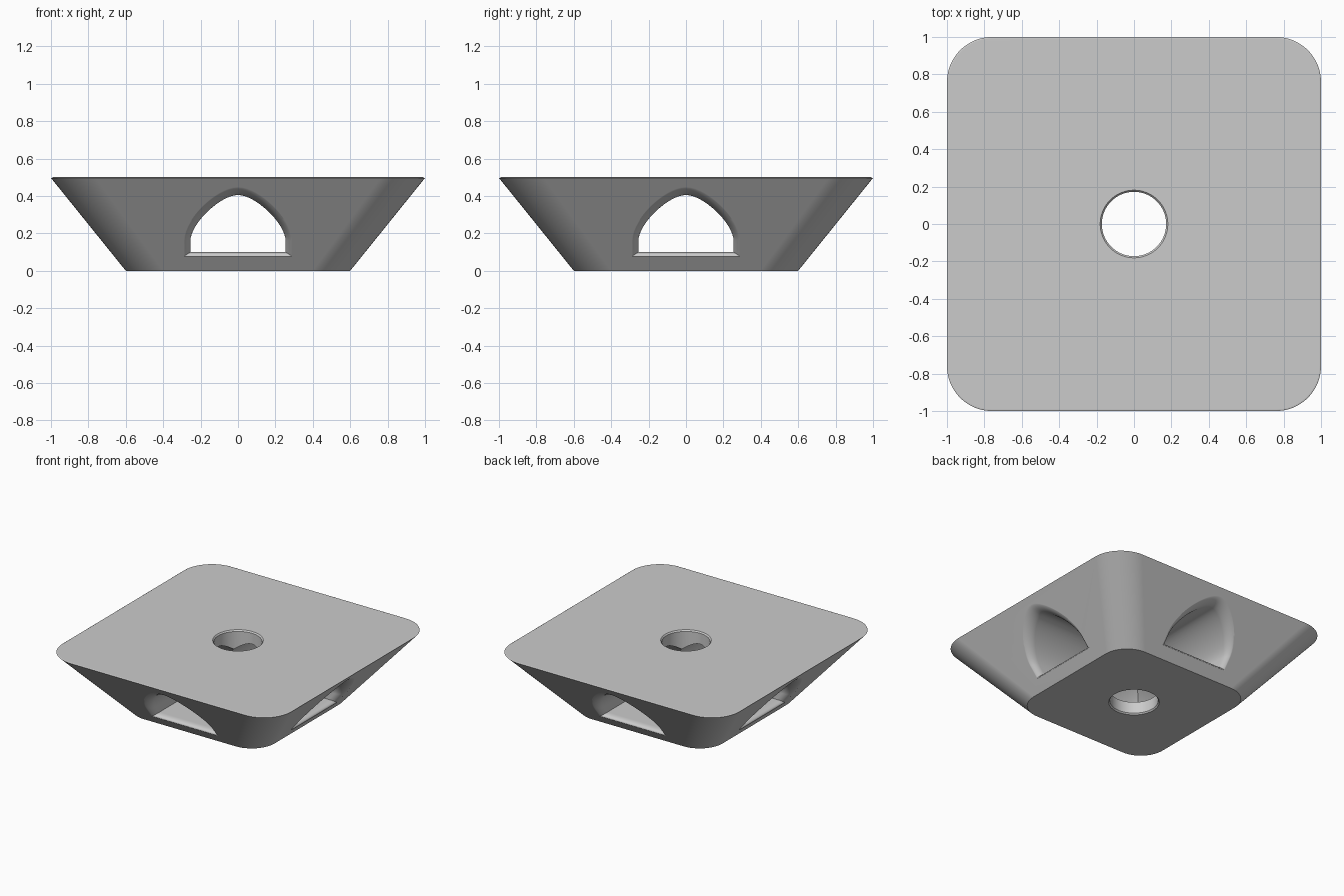
import bpy, bmesh, math
from mathutils import Vector

cube = bpy.data.objects.get("Cube")
if cube:
    bpy.data.objects.remove(cube)

grey = bpy.data.materials.new("plain_grey")
grey.use_nodes = True
colour = (0.6, 0.6, 0.6, 1)
grey.diffuse_color = colour
grey.node_tree.nodes["Principled BSDF"].inputs["Base Color"].default_value = colour


def loft(name, rings):
    """Skin matching closed rings and cap both ends."""
    bm = bmesh.new()
    loops = [[bm.verts.new(p) for p in ring] for ring in rings]
    n = len(loops[0])
    for a, b in zip(loops, loops[1:]):
        for i in range(n):
            j = (i + 1) % n
            bm.faces.new((a[i], a[j], b[j], b[i]))
    bm.faces.new(loops[0])
    bm.faces.new(loops[-1])
    bmesh.ops.recalc_face_normals(bm, faces=bm.faces)
    mesh = bpy.data.meshes.new(name)
    bm.to_mesh(mesh)
    bm.free()
    mesh.materials.append(grey)
    ob = bpy.data.objects.new(name, mesh)
    bpy.context.collection.objects.link(ob)
    return ob


def rounded_square(half, radius, z, steps=12):
    pts = []
    for k in range(4):
        mid = math.pi / 4 + k * math.pi / 2
        cx = math.copysign(half - radius, math.cos(mid))
        cy = math.copysign(half - radius, math.sin(mid))
        for i in range(steps + 1):
            a = k * math.pi / 2 + i * math.pi / 2 / steps
            pts.append((cx + radius * math.cos(a), cy + radius * math.sin(a), z))
    return pts


def circle(radius, z, n=64):
    return [(radius * math.cos(math.tau * i / n),
             radius * math.sin(math.tau * i / n), z) for i in range(n)]


def arch(grow):
    """Arch outline in x and z, enlarged outward by grow."""
    p = [Vector(v) for v in ((0.255, 0.16), (0.25, 0.26), (0.09, 0.405), (0, 0.405))]
    half = [(0.255 + grow, 0.10 - 0.7 * grow)]
    for i in range(17):
        t = i / 16
        u = 1 - t
        pos = u**3 * p[0] + 3 * u*u*t * p[1] + 3 * u*t*t * p[2] + t**3 * p[3]
        d = u*u * (p[1] - p[0]) + 2*u*t * (p[2] - p[1]) + t*t * (p[3] - p[2])
        pos += Vector((d.y, -d.x)).normalized() * grow
        half.append((pos.x, pos.y))
    return half + [(-x, z) for x, z in reversed(half[:-1])]


def tunnel(name, turn):
    """Straight arched tunnel whose mouths flare into the sloping walls."""
    grow, depth, steps = 0.045, 0.07, 8
    flare = []
    for i in range(steps + 1):
        a = math.pi / 2 * i / steps
        flare.append((grow * (1 - math.cos(a)), 0.003 - depth * (1 - math.sin(a))))
    flare.append((grow, 0.3))
    mouth = [[(x, 0.6 + 0.8 * z + t, z) for x, z in arch(e)] for e, t in flare]
    back = [[(x, -y, z) for x, y, z in ring] for ring in reversed(mouth)]
    ob = loft(name, back + mouth)
    ob.rotation_euler.z = turn
    return ob


# Tapered block with a fine rounded rim
block = loft("tapered_block", [
    rounded_square(0.6, 0.20, 0),
    rounded_square(0.995, 0.235, 0.49),
    rounded_square(1.0, 0.24, 0.495),
    rounded_square(0.99, 0.23, 0.5)])

# Crossing tunnels and the vertical hole
cutters = [
    tunnel("front_tunnel_cutter", 0),
    tunnel("side_tunnel_cutter", math.pi / 2),
    loft("hole_cutter", [circle(0.19, -0.01), circle(0.172, 0.01),
                         circle(0.172, 0.49), circle(0.19, 0.51)])]
for cutter in cutters:
    cutter.hide_render = True
    cutter.hide_set(True)
    cut = block.modifiers.new(cutter.name, "BOOLEAN")
    cut.operation = "DIFFERENCE"
    cut.solver = "EXACT"
    cut.object = cutter

# Bake the cuts, then shade smooth with crisp edges
bpy.context.view_layer.update()
baked = bpy.data.meshes.new_from_object(
    block.evaluated_get(bpy.context.evaluated_depsgraph_get()))
block.modifiers.clear()
block.data = baked
for cutter in cutters:
    bpy.data.objects.remove(cutter)
bpy.ops.object.select_all(action="DESELECT")
block.select_set(True)
bpy.context.view_layer.objects.active = block
bpy.ops.object.shade_smooth_by_angle(angle=math.radians(30))
weighted = block.modifiers.new("weighted_normals", "WEIGHTED_NORMAL")
weighted.keep_sharp = True
